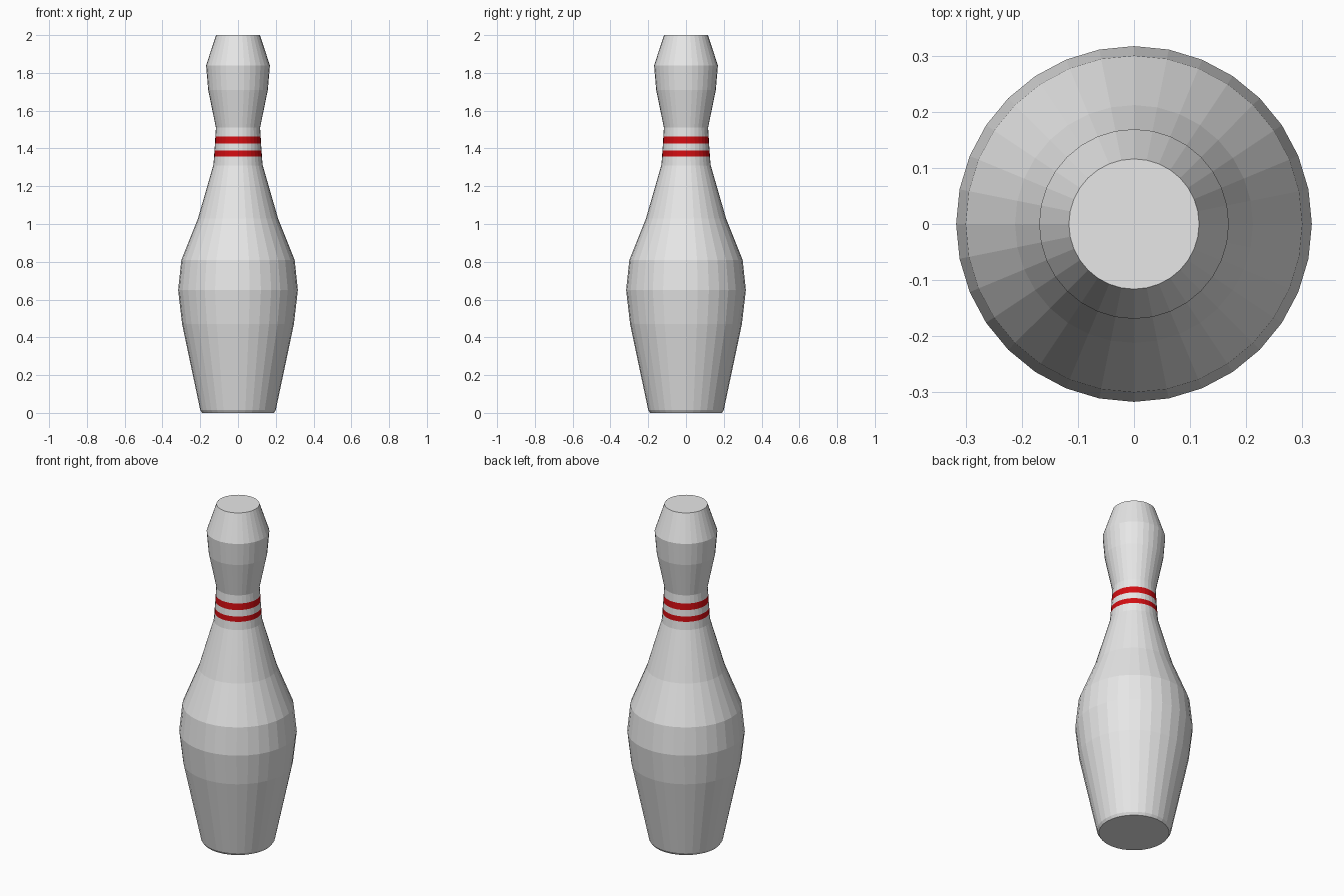
import bpy, bmesh, math

if "Cube" in bpy.data.objects:
    bpy.data.objects.remove(bpy.data.objects["Cube"])

SEGMENTS = 32


def material(name, rgb):
    m = bpy.data.materials.new(name)
    m.diffuse_color = (*rgb, 1)
    m.use_nodes = True
    m.node_tree.nodes["Principled BSDF"].inputs["Base Color"].default_value = m.diffuse_color
    return m


# Outline from the base to the top: (radius, height)
profile = [(0.19, 0), (0.20, 0.015), (0.296, 0.47), (0.317, 0.65), (0.30, 0.81),
           (0.212, 1.03), (0.131, 1.31), (0.1265, 1.357), (0.125, 1.388),
           (0.122, 1.425), (0.120, 1.463), (0.117, 1.51), (0.158, 1.71),
           (0.169, 1.84), (0.116, 2.0)]
stripes = [(1.357, 1.388), (1.425, 1.463)]

# Turned body with flat caps
bm = bmesh.new()
rings = [[bm.verts.new((r * math.cos(math.tau * i / SEGMENTS),
                        r * math.sin(math.tau * i / SEGMENTS), z))
          for i in range(SEGMENTS)] for r, z in profile]
for a, b in zip(rings, rings[1:]):
    for i in range(SEGMENTS):
        j = (i + 1) % SEGMENTS
        bm.faces.new((a[i], a[j], b[j], b[i]))
bm.faces.new(rings[0][::-1])
bm.faces.new(rings[-1])

# Painted neck stripes, chosen by height
for f in bm.faces:
    z = f.calc_center_median().z
    f.material_index = int(any(lo < z < hi for lo, hi in stripes))

mesh = bpy.data.meshes.new("bowling_pin")
bm.to_mesh(mesh)
bm.free()
mesh.materials.append(material("white", (0.8, 0.8, 0.8)))
mesh.materials.append(material("red", (0.65, 0.004, 0.006)))
bpy.context.collection.objects.link(bpy.data.objects.new("bowling_pin", mesh))
